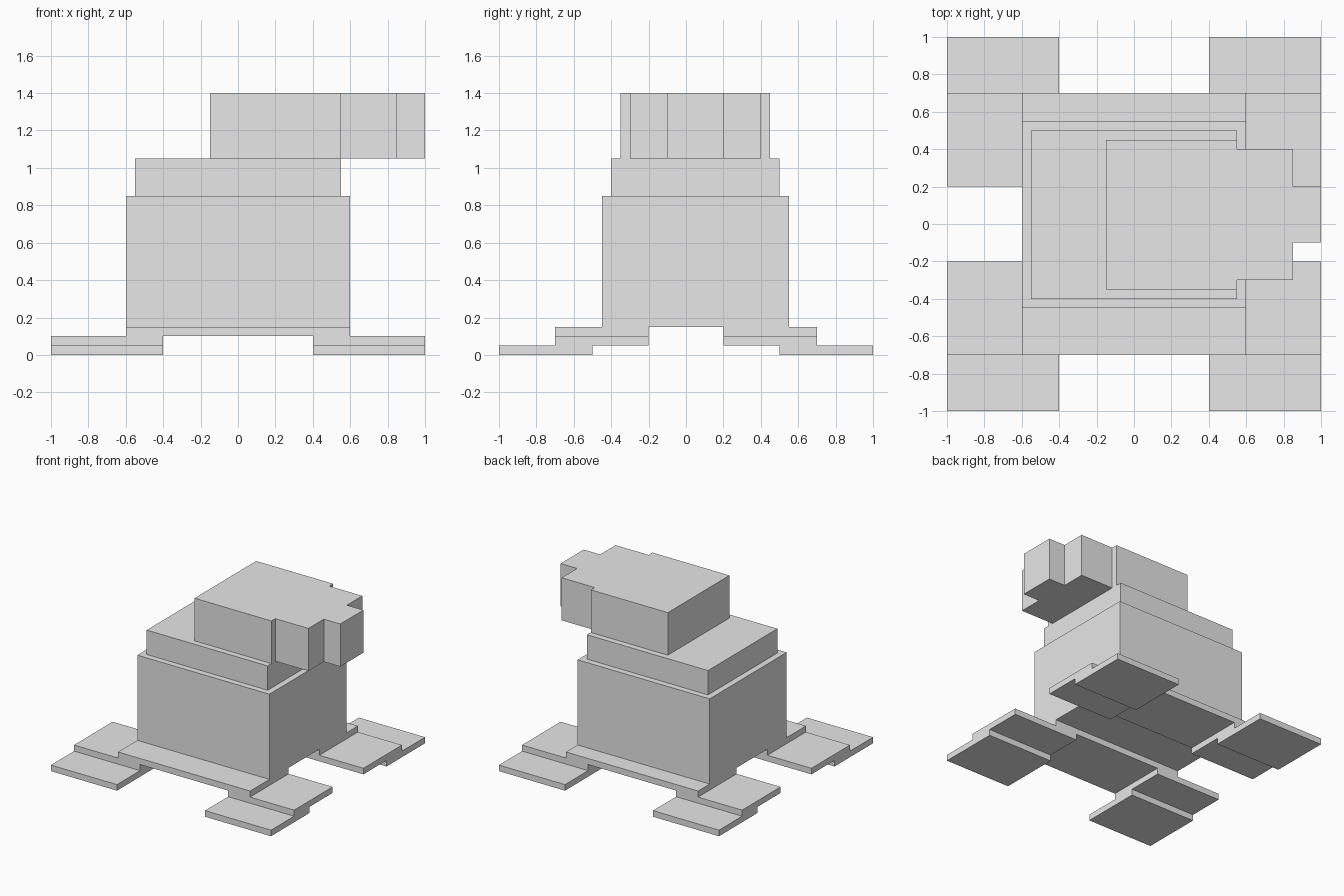
import bpy
from mathutils import Vector

default = bpy.data.objects.get("Cube")
if default:
    bpy.data.objects.remove(default, do_unlink=True)

# Single plain grey for the whole model
grey = bpy.data.materials.new("light_grey")
grey.use_nodes = True
colour = (0.8, 0.8, 0.8, 1.0)
grey.diffuse_color = colour
grey.node_tree.nodes["Principled BSDF"].inputs["Base Color"].default_value = colour


def box(name, low, high):
    """Axis-aligned block between two opposite corners."""
    low, high = Vector(low), Vector(high)
    bpy.ops.mesh.primitive_cube_add(size=1)
    obj = bpy.context.object
    obj.name = name
    centre, size = (low + high) / 2, high - low
    for v in obj.data.vertices:
        v.co = centre + v.co * size
    obj.data.materials.append(grey)
    return obj


# Stepped feet at the four corners, and the two cross bars above them
for y_name, sy in (("front", -1), ("back", 1)):
    def span(a, b):
        return sorted((sy * a, sy * b))

    y0, y1 = span(0.2, 0.7)
    box(y_name + "_bar", (-0.6, y0, 0.1), (0.6, y1, 0.15))
    for x_name, sx in (("right", -1), ("left", 1)):
        x0, x1 = sorted((sx * 0.4, sx * 1.0))
        y0, y1 = span(0.2, 0.7)
        box(f"{y_name}_{x_name}_ankle", (x0, y0, 0.05), (x1, y1, 0.1))
        y0, y1 = span(0.5, 1.0)
        box(f"{y_name}_{x_name}_foot", (x0, y0, 0), (x1, y1, 0.05))

# Body and the narrower shoulders on top
box("body", (-0.6, -0.45, 0.15), (0.6, 0.55, 0.85))
box("shoulders", (-0.55, -0.4, 0.85), (0.55, 0.5, 1.05))

# Head stepping out to the left side
box("head", (-0.15, -0.35, 1.05), (0.55, 0.45, 1.4))
box("snout", (0.55, -0.3, 1.05), (0.85, 0.4, 1.4))
box("nose", (0.85, -0.1, 1.05), (1.0, 0.2, 1.4))
